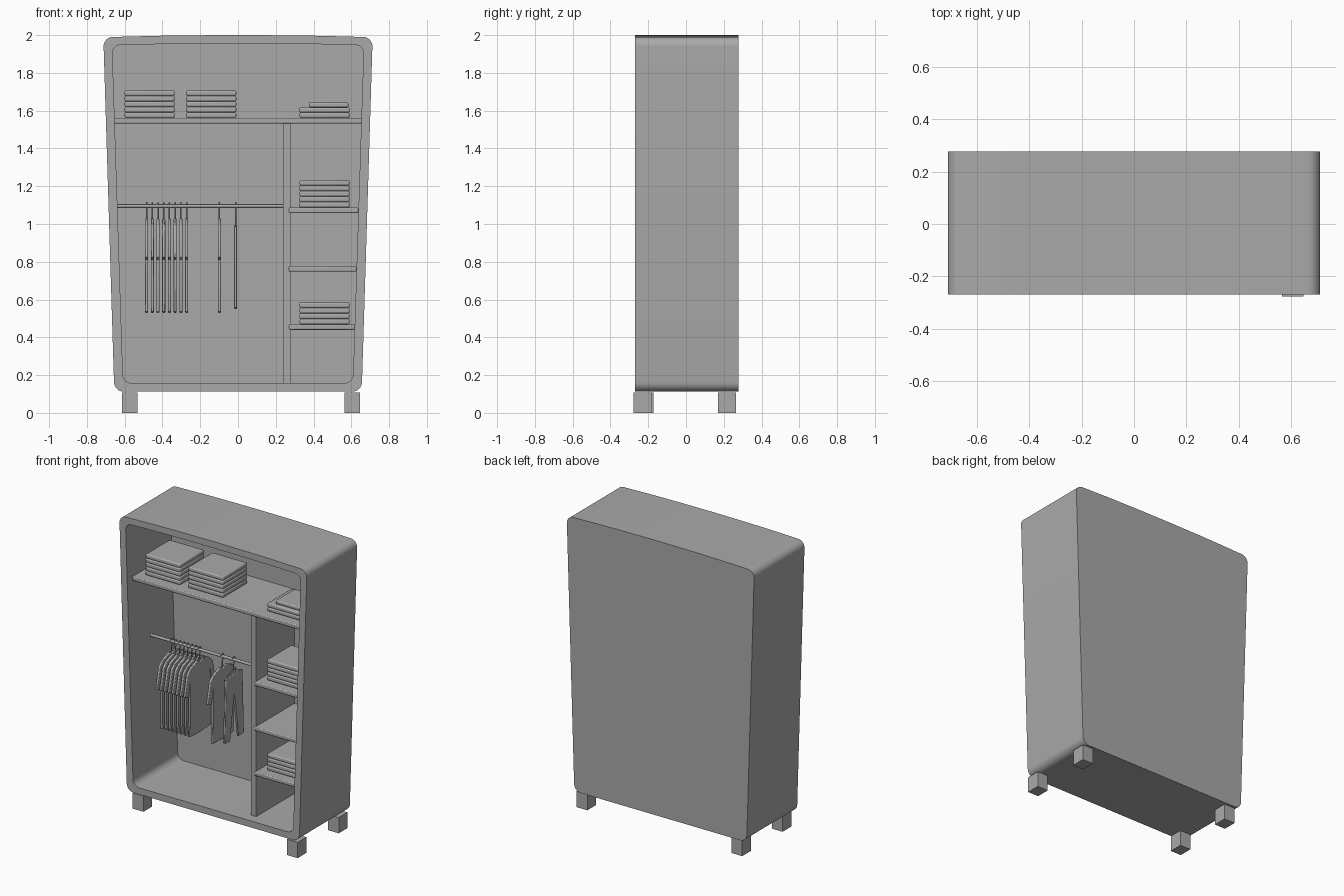
import bpy, bmesh, math
from mathutils import Vector

cube = bpy.data.objects.get("Cube")
if cube:
    bpy.data.objects.remove(cube, do_unlink=True)

grey = bpy.data.materials.new("plain grey")
grey.use_nodes = True
grey.diffuse_color = (0.4, 0.4, 0.4, 1)
grey.node_tree.nodes["Principled BSDF"].inputs["Base Color"].default_value = (0.4, 0.4, 0.4, 1)

HANG_Y, ROD_Z, FRONT, BACK = -0.03, 1.095, -0.27, 0.277


def finish(name, bm, bevel=0.0, smooth=False):
    bmesh.ops.recalc_face_normals(bm, faces=bm.faces)
    mesh = bpy.data.meshes.new(name)
    bm.to_mesh(mesh)
    bm.free()
    mesh.materials.append(grey)
    obj = bpy.data.objects.new(name, mesh)
    bpy.context.collection.objects.link(obj)
    if bevel:
        mod = obj.modifiers.new("soft edges", 'BEVEL')
        mod.width, mod.segments = bevel, 2
    if smooth:
        bpy.ops.object.select_all(action='DESELECT')
        obj.select_set(True)
        bpy.context.view_layer.objects.active = obj
        bpy.ops.object.shade_smooth_by_angle(angle=math.radians(35))
    return obj


def box(name, x, y, z, bevel=0.0):
    bm = bmesh.new()
    bmesh.ops.create_cube(bm, size=1)
    for v in bm.verts:
        v.co = [a + (b - a) * (c + 0.5) for (a, b), c in zip((x, y, z), v.co)]
    return finish(name, bm, bevel, bevel > 0)


def garment(name, half, x, thick):
    """Mirror a half outline (y, z) and give it thickness along x."""
    outline = half + [(-y, z) for y, z in reversed(half) if y > 0]
    bm = bmesh.new()
    face = bm.faces.new([bm.verts.new((x - thick / 2, HANG_Y + y, z)) for y, z in outline])
    new = bmesh.ops.extrude_face_region(bm, geom=[face])["geom"]
    bmesh.ops.translate(bm, vec=(thick, 0, 0),
                        verts=[g for g in new if isinstance(g, bmesh.types.BMVert)])
    return finish(name, bm, thick * 0.3, True)


def wire(name, points, radius, cyclic=False):
    data = bpy.data.curves.new(name, 'CURVE')
    data.dimensions = '3D'
    data.bevel_depth, data.bevel_resolution, data.use_fill_caps = radius, 2, True
    line = data.splines.new('POLY')
    line.points.add(len(points) - 1)
    for p, co in zip(line.points, points):
        p.co = (*co, 1)
    line.use_cyclic_u = cyclic
    data.materials.append(grey)
    obj = bpy.data.objects.new(name, data)
    bpy.context.collection.objects.link(obj)
    return obj


def rounded_loop(low, high, z0, z1, radius, bow):
    """Tapered rounded outline, with a gently arched top."""
    corners = [Vector(c) for c in ((-low, z0), (low, z0), (high, z1), (-high, z1))]
    pts = []
    for i, c in enumerate(corners):
        a = c + (corners[i - 1] - c).normalized() * radius
        b = c + (corners[(i + 1) % 4] - c).normalized() * radius
        for k in range(9):
            t = k / 8
            # conic blend close to a circular arc
            w = 1.414 * t * (1 - t)
            pts.append((a * (1 - t) ** 2 + c * w + b * t * t) / ((1 - t) ** 2 + w + t * t))
        if i == 2:
            pts += [Vector((high * s, z1 + bow * (1 - s * s))) for s in (0.6, 0.3, 0, -0.3, -0.6)]
    return pts


# Cabinet shell: outer case, front rim, cavity and back panel
outer = rounded_loop(0.655, 0.713, 0.112, 1.99, 0.05, 0.01)
inner = rounded_loop(0.608, 0.666, 0.157, 1.948, 0.045, 0.007)
bm = bmesh.new()
rings = [[bm.verts.new((p.x, y, p.y)) for p in loop]
         for loop, y in ((outer, BACK), (outer, FRONT), (inner, FRONT), (inner, 0.215))]
for r, s in zip(rings, rings[1:]):
    for i in range(len(r)):
        bm.faces.new((r[i - 1], r[i], s[i], s[i - 1]))
bm.faces.new(rings[0])
bm.faces.new(rings[-1])
finish("cabinet_shell", bm, smooth=True)

# Feet
for label, x0 in (("right", -0.613), ("left", 0.565)):
    front = -0.277 if x0 > 0 else -0.268
    box("front_" + label + "_foot", (x0, x0 + 0.082), (front, front + 0.095), (0, 0.108))
    box("back_" + label + "_foot", (x0, x0 + 0.082), (0.17, 0.265), (0, 0.108))

# Shelves and divider
box("top_shelf", (-0.659, 0.659), (-0.21, 0.22), (1.532, 1.562), 0.006)
box("divider", (0.237, 0.278), (-0.2, 0.22), (0.15, 1.535))
for i, (z, end) in enumerate(((0.44, 0.617), (0.748, 0.627), (1.058, 0.637))):
    box(f"side_shelf_{i + 1}", (0.27, end), (-0.21, 0.22), (z, z + 0.029), 0.006)

# Hanging rail
wire("hanging_rail", [(-0.642, HANG_Y, ROD_Z), (0.24, HANG_Y, ROD_Z)], 0.01)


def hanger(x, index):
    hook = [(x, HANG_Y, 1.02), (x, HANG_Y, 1.06)]
    for k in range(8):
        a = math.radians(-60 + 30 * k)
        hook.append((x, HANG_Y + 0.015 * math.cos(a), ROD_Z + 0.002 + 0.015 * math.sin(a)))
    wire(f"hanger_hook_{index}", hook, 0.004)
    wire(f"hanger_frame_{index}", [(x, HANG_Y, 1.03), (x, HANG_Y + 0.1, 0.985),
                                   (x, HANG_Y - 0.1, 0.985)], 0.004, True)


# Shirts on hangers, with short sleeves
shirt = [(0, 1.015), (0.03, 1.03), (0.1, 1.005), (0.135, 0.97), (0.168, 0.825),
         (0.125, 0.81), (0.11, 0.89), (0.115, 0.535), (0, 0.53)]
shirt_places = [-0.484 + 0.0303 * i for i in range(8)] + [-0.098]
for i, x in enumerate(shirt_places):
    garment(f"shirt_{i + 1}", shirt, x, 0.016)
    hanger(x, i + 1)

# Trousers on the last hanger
trousers = [(0, 0.995), (0.09, 0.995), (0.105, 0.555), (0.045, 0.55), (0, 0.85)]
garment("trousers", trousers, -0.013, 0.014)
hanger(-0.013, len(shirt_places) + 1)


# Folded clothes in stacks
def stack(name, x0, z, count, layer=0.029):
    for k in range(count):
        box(f"{name}_{k + 1}", (x0, x0 + 0.266), (-0.15, 0.115),
            (z + k * layer, z + (k + 1) * layer), 0.008)


stack("folded_top_right", -0.601, 1.562, 5)
stack("folded_top_middle", -0.275, 1.562, 5)
stack("folded_top_left", 0.325, 1.562, 2, 0.028)
box("folded_small_item", (0.375, 0.585), (-0.13, 0.08), (1.618, 1.643), 0.007)
stack("folded_side_upper", 0.325, 1.087, 5)
stack("folded_side_lower", 0.325, 0.469, 4)
